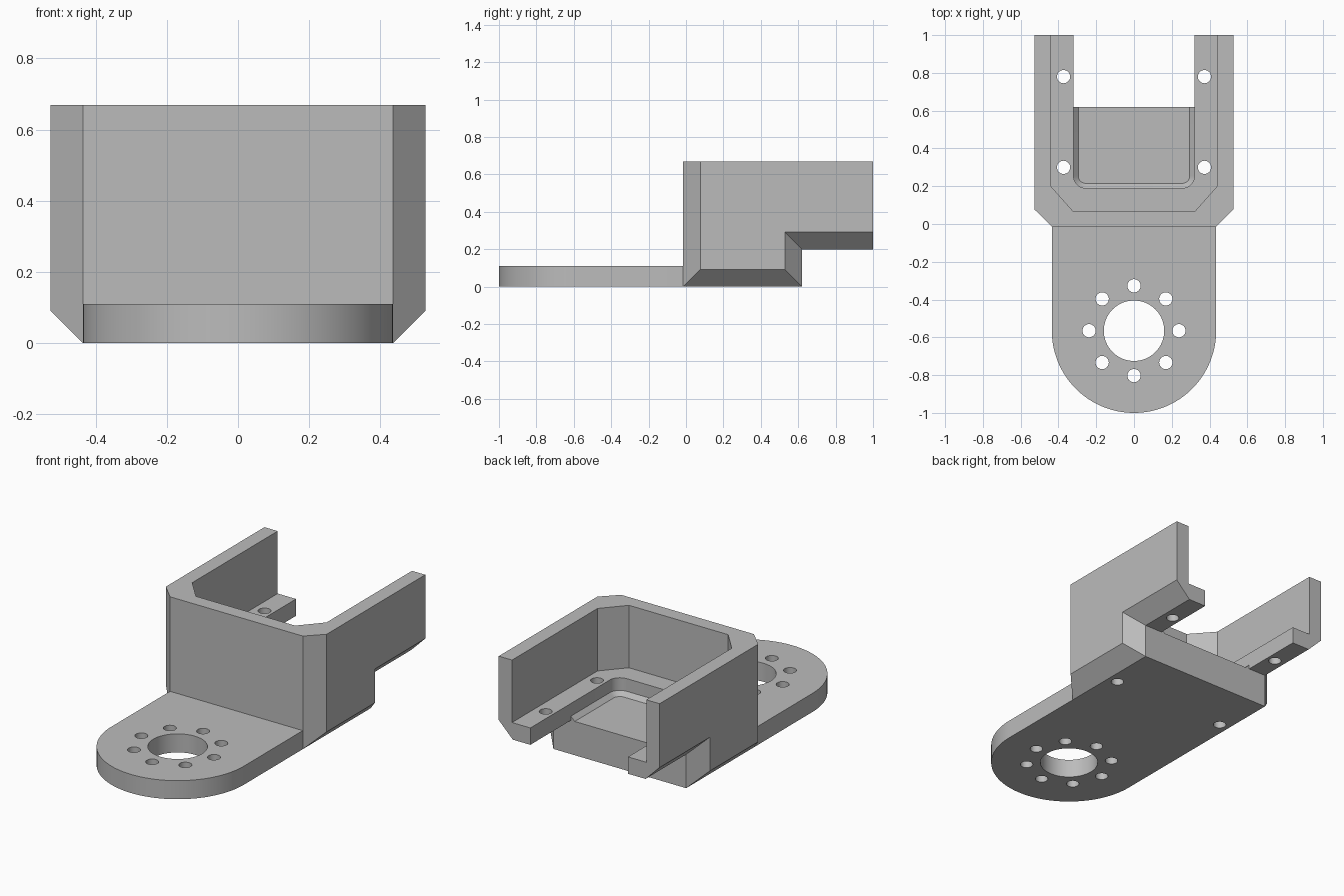
import bpy, bmesh
from math import sin, cos, pi, radians

if "Cube" in bpy.data.objects:
    bpy.data.objects.remove(bpy.data.objects["Cube"], do_unlink=True)

grey = bpy.data.materials.new("plain grey")
grey.use_nodes = True
GREY = (0.5, 0.5, 0.5, 1)
grey.diffuse_color = GREY
grey.node_tree.nodes["Principled BSDF"].inputs["Base Color"].default_value = GREY


def loft(name, loops):
    """Skin a closed solid through loops of equal point count."""
    bm = bmesh.new()
    rings = [[bm.verts.new(p) for p in loop] for loop in loops]
    for a, b in zip(rings, rings[1:]):
        for i in range(len(a)):
            j = (i + 1) % len(a)
            bm.faces.new((a[i], a[j], b[j], b[i]))
    bm.faces.new(rings[0])
    bm.faces.new(rings[-1])
    bmesh.ops.recalc_face_normals(bm, faces=bm.faces)
    mesh = bpy.data.meshes.new(name)
    bm.to_mesh(mesh)
    bm.free()
    mesh.materials.append(grey)
    obj = bpy.data.objects.new(name, mesh)
    bpy.context.collection.objects.link(obj)
    return obj


def prism(name, outline, z0, z1):
    return loft(name, [[(x, y, z) for x, y in outline] for z in (z0, z1)])


def arc(cx, cy, r, start, end, steps):
    angles = [radians(start + (end - start) * i / steps) for i in range(steps + 1)]
    return [(cx + r * cos(a), cy + r * sin(a)) for a in angles]


def hole(x, y, r, steps=32):
    return prism("hole_cutter", arc(x, y, r, 0, 360, steps)[:-1], -0.1, 0.5)


def combine(target, tool, operation):
    tool.hide_render = True
    mod = target.modifiers.new("combine", 'BOOLEAN')
    mod.operation, mod.object, mod.solver = operation, tool, 'EXACT'
    bpy.context.view_layer.objects.active = target
    bpy.ops.object.modifier_apply(modifier=mod.name)
    bpy.data.objects.remove(tool, do_unlink=True)


# Housing: stepped side profile, with chamfered outer sides
HALF, OUTER, TOP = 0.435, 0.527, 0.67


def side_profile(x, inset):
    front, step, back = -0.015 + inset, 0.62 - inset, 1.0
    low, high = inset, 0.2 + inset
    return [(x, front, low), (x, step, low), (x, step, high),
            (x, back, high), (x, back, TOP), (x, front, TOP)]


CH = OUTER - HALF
bracket = loft("bracket", [side_profile(-OUTER, CH), side_profile(-HALF, 0),
                           side_profile(HALF, 0), side_profile(OUTER, CH)])

# Open cavity with angled front corners
right = [(0.44, 1.1), (0.44, 0.2), (0.325, 0.07)]
combine(bracket, prism("cavity_cutter", right + [(-x, y) for x, y in reversed(right)],
                       0.3, 0.9), 'DIFFERENCE')


# Sunken slot with rounded corners and a bevelled floor edge
def slot_outline(w, y, r, z):
    pts = [(w, 1.1), (-w, 1.1)]
    pts += arc(-w + r, y + r, r, 180, 270, 10) + arc(w - r, y + r, r, 270, 360, 10)
    return [(px, py, z) for px, py in pts]


combine(bracket, loft("slot_cutter", [
    slot_outline(0.295, 0.215, 0.04, 0.2), slot_outline(0.32, 0.19, 0.065, 0.225),
    slot_outline(0.32, 0.19, 0.065, 0.4)]), 'DIFFERENCE')
gap = [(-0.32, 0.62), (0.32, 0.62), (0.32, 1.1), (-0.32, 1.1)]
combine(bracket, prism("gap_cutter", gap, 0.1, 0.4), 'DIFFERENCE')

# Round-ended mounting tongue
CENTRE = -0.565
tongue = arc(0, CENTRE, HALF, 180, 360, 64) + [(HALF, -0.015), (-HALF, -0.015)]
combine(bracket, prism("tongue", tongue, 0, 0.11), 'UNION')

# Shaft hole, ring of screw holes and ledge holes
combine(bracket, hole(0, CENTRE, 0.16, 64), 'DIFFERENCE')
for i in range(8):
    a = i * pi / 4
    combine(bracket, hole(0.238 * cos(a), CENTRE + 0.238 * sin(a), 0.035), 'DIFFERENCE')
for x in (-0.373, 0.373):
    for y in (0.3, 0.78):
        combine(bracket, hole(x, y, 0.035), 'DIFFERENCE')

# Smooth curved walls, crisp edges
bpy.ops.object.select_all(action='DESELECT')
bracket.select_set(True)
bpy.context.view_layer.objects.active = bracket
bpy.ops.object.shade_smooth_by_angle(angle=radians(30))
